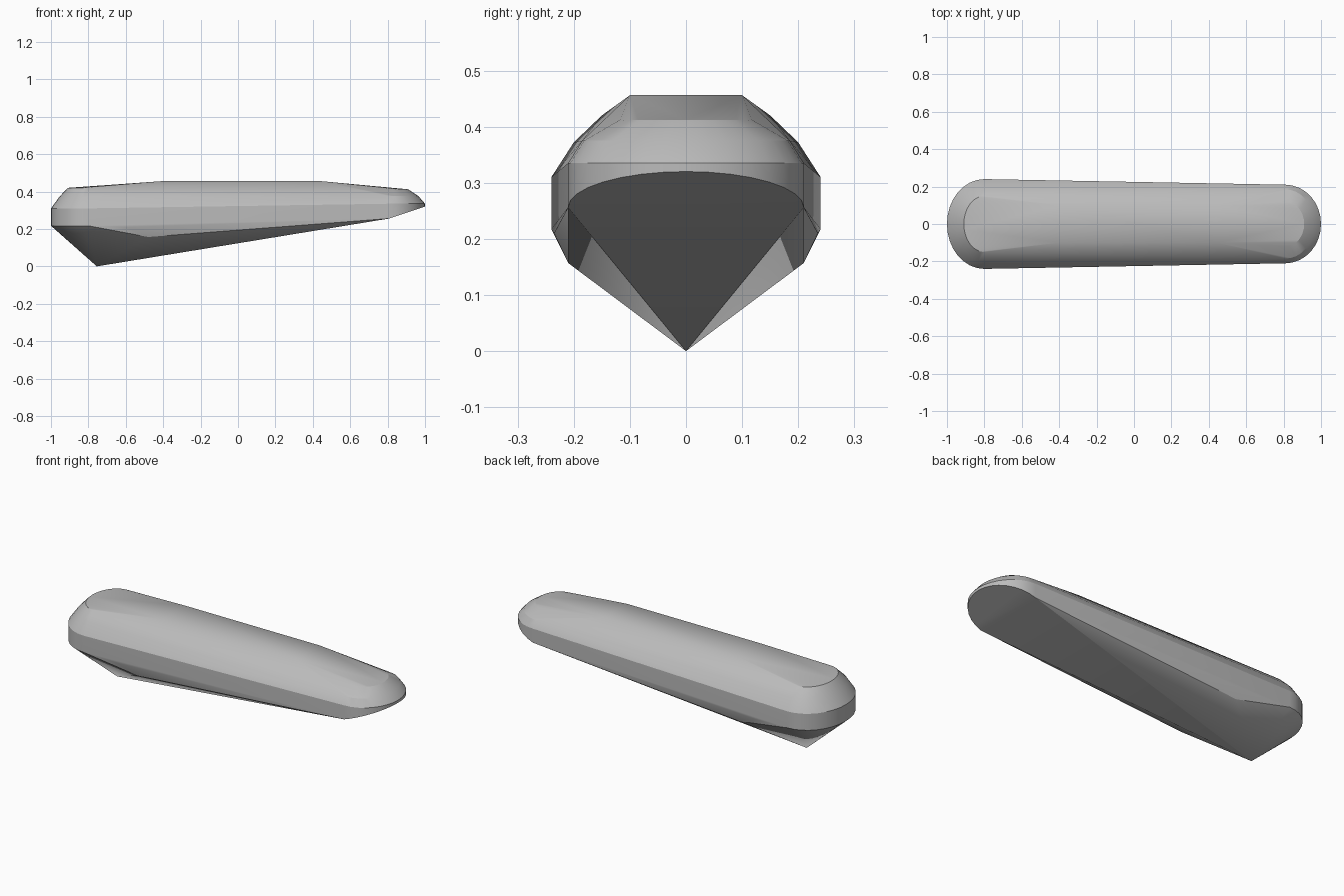
import bpy
import bmesh
import math

cube = bpy.data.objects.get("Cube")
if cube:
    bpy.data.objects.remove(cube)

SEGMENTS = 16


def end_arc(bm, side, x, rx, ry, z, rise=0.0):
    """Half-ellipse around one rounded end; rise lifts it towards its tip."""
    for i in range(SEGMENTS + 1):
        a = math.pi * i / SEGMENTS
        bm.verts.new((side * (x + rx * math.sin(a)), ry * math.cos(a),
                      z + rise * math.sin(a)))


def mirrored_pair(bm, x, y, z):
    for s in (-1, 1):
        bm.verts.new((x, s * y, z))


bm = bmesh.new()

# Thick rounded end: straight wall, then stepped shoulder
for x, rx, ry, z in ((0.80, 0.20, 0.24, 0.217), (0.80, 0.20, 0.24, 0.31),
                     (0.80, 0.155, 0.20, 0.372), (0.80, 0.11, 0.15, 0.42)):
    end_arc(bm, -1, x, rx, ry, z)

# Thin rounded end: upswept underside, then stepped shoulder
for x, rx, ry, z, rise in ((0.81, 0.19, 0.21, 0.256, 0.064),
                           (0.81, 0.19, 0.21, 0.335, 0.0),
                           (0.81, 0.155, 0.185, 0.375, 0.0),
                           (0.81, 0.10, 0.12, 0.412, 0.0)):
    end_arc(bm, 1, x, rx, ry, z, rise)

# Flat top, lower flank corners and the keel point
mirrored_pair(bm, -0.40, 0.10, 0.456)
mirrored_pair(bm, 0.44, 0.10, 0.456)
mirrored_pair(bm, -0.60, 0.235, 0.21)
mirrored_pair(bm, -0.48, 0.21, 0.157)
bm.verts.new((-0.755, 0, 0))

# Wrap the outline points in one closed skin
hull = bmesh.ops.convex_hull(bm, input=bm.verts[:])
loose = {g for g in hull["geom_interior"] + hull["geom_unused"]
         if isinstance(g, bmesh.types.BMVert)}
bmesh.ops.delete(bm, geom=list(loose), context="VERTS")
bmesh.ops.dissolve_limit(bm, angle_limit=math.radians(0.5),
                         verts=bm.verts[:], edges=bm.edges[:])
bmesh.ops.recalc_face_normals(bm, faces=bm.faces[:])

mesh = bpy.data.meshes.new("hull_body")
bm.to_mesh(mesh)
bm.free()
body = bpy.data.objects.new("hull_body", mesh)
bpy.context.collection.objects.link(body)

# Plain grey finish
grey = bpy.data.materials.new("plain_grey")
grey.use_nodes = True
colour = (0.5, 0.5, 0.5, 1)
grey.diffuse_color = colour
grey.node_tree.nodes["Principled BSDF"].inputs["Base Color"].default_value = colour
mesh.materials.append(grey)

bpy.context.view_layer.objects.active = body
body.select_set(True)
bpy.ops.object.shade_smooth_by_angle(angle=math.radians(20))
